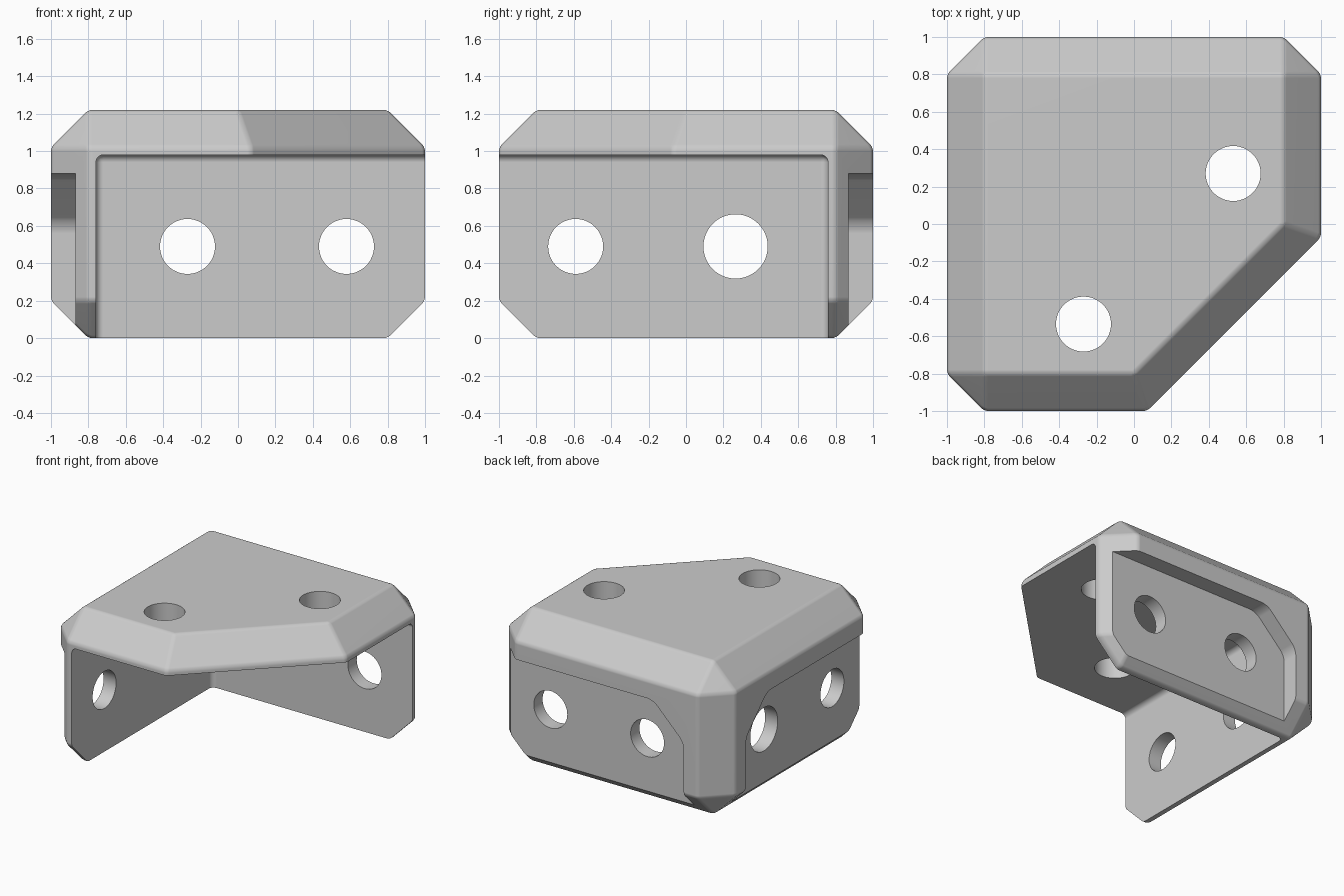
import bpy, bmesh
from math import radians
from mathutils import Vector, Matrix

cube = bpy.data.objects.get("Cube")
if cube:
    bpy.data.objects.remove(cube, do_unlink=True)

H = 1.22        # overall height
C = 0.2         # large chamfer
INNER = 0.76    # inside face of the walls
FLOOR = 0.87    # floor of the outer recesses


def make(name, bm):
    bmesh.ops.recalc_face_normals(bm, faces=bm.faces)
    mesh = bpy.data.meshes.new(name)
    bm.to_mesh(mesh)
    bm.free()
    obj = bpy.data.objects.new(name, mesh)
    bpy.context.collection.objects.link(obj)
    return obj


def box(lo, hi):
    bm = bmesh.new()
    lo, hi = Vector(lo), Vector(hi)
    bmesh.ops.create_cube(bm, size=1, matrix=Matrix.Translation((lo + hi) / 2)
                          @ Matrix.Diagonal((hi - lo).to_4d()))
    return bm


def apply(obj, kind, **settings):
    mod = obj.modifiers.new(kind.lower(), kind)
    for key, value in settings.items():
        setattr(mod, key, value)
    bpy.context.view_layer.objects.active = obj
    bpy.ops.object.modifier_apply(modifier=mod.name)


def cut(obj, cutter):
    cutter.hide_render = True
    apply(obj, 'BOOLEAN', operation='DIFFERENCE', solver='EXACT', object=cutter)
    bpy.data.objects.remove(cutter, do_unlink=True)


def drill(obj, centre, radius, axis):
    bm = bmesh.new()
    turn = Vector(axis).to_track_quat('Z', 'Y').to_matrix().to_4x4()
    bmesh.ops.create_cone(bm, cap_ends=True, segments=48, radius1=radius, radius2=radius,
                          depth=0.8, matrix=Matrix.Translation(centre) @ turn)
    cut(obj, make("hole_cutter", bm))


def recess(mirrored):
    # Outer pocket, open at the end and bottom, with a slanted upper corner
    outline = [(-0.68, -0.3), (1.3, -0.3), (1.3, 0.88), (-0.41, 0.88), (-0.68, 0.61)]
    bm = bmesh.new()
    face = bm.faces.new([bm.verts.new((x, FLOOR, z)) for x, z in outline])
    out = bmesh.ops.extrude_face_region(bm, geom=[face])["geom"]
    bmesh.ops.translate(bm, vec=(0, 0.4, 0),
                        verts=[v for v in out if isinstance(v, bmesh.types.BMVert)])
    corners = [e for e in bm.edges
               if abs(e.verts[0].co.y - e.verts[1].co.y) > 0.1 and e.verts[0].co.x < 0]
    corners = [e for e in corners if e.verts[0].co.z > 0]
    bmesh.ops.bevel(bm, geom=corners, offset=0.05, segments=4, profile=0.5, affect='EDGES')
    if mirrored:
        for v in bm.verts:
            v.co.x, v.co.y = -v.co.y, -v.co.x
    return make("recess_cutter", bm)


# Chamfered block with the open corner sliced off diagonally
bm = box((-1, -1, 0), (1, 1, H))
bmesh.ops.bevel(bm, geom=bm.edges[:], offset=C, segments=1, affect='EDGES')
for point, normal in [((1, -0.07, 0), (1, -1, 0)), ((0.8, 0, H), (1, -1, 1.35))]:
    bmesh.ops.bisect_plane(bm, geom=bm.verts[:] + bm.edges[:] + bm.faces[:], dist=1e-5,
                           plane_co=point, plane_no=normal, clear_outer=True)
    bmesh.ops.holes_fill(bm, edges=[e for e in bm.edges if e.is_boundary], sides=0)
bmesh.ops.remove_doubles(bm, verts=bm.verts, dist=1e-4)
bracket = make("corner_bracket", bm)
apply(bracket, 'BEVEL', width=0.02, segments=3, limit_method='ANGLE', angle_limit=radians(20))

# Hollow inside with filleted corners leaves the top plate and two walls
hollow = make("hollow_cutter", box((-INNER, -1.5, -0.5), (1.5, INNER, 0.98)))
apply(hollow, 'BEVEL', width=0.04, segments=4)
cut(bracket, hollow)

# Outer recesses on the back wall and the right wall
for mirrored in (False, True):
    cut(bracket, recess(mirrored))

# Screw holes: back wall, right wall, top plate
R = 0.147
for x in (-0.27, 0.58):
    drill(bracket, (x, 0.9, 0.49), R, (0, 1, 0))
for y, radius in ((0.265, 0.172), (-0.59, R)):
    drill(bracket, (-0.9, y, 0.49), radius, (1, 0, 0))
for x, y in ((0.53, 0.27), (-0.27, -0.535)):
    drill(bracket, (x, y, 1.1), R, (0, 0, 1))

# Single grey finish
grey = bpy.data.materials.new("light_grey")
grey.use_nodes = True
colour = (0.6, 0.6, 0.6, 1)
grey.diffuse_color = colour
grey.node_tree.nodes["Principled BSDF"].inputs["Base Color"].default_value = colour
bracket.data.materials.clear()
bracket.data.materials.append(grey)

bpy.ops.object.select_all(action='DESELECT')
bracket.select_set(True)
bpy.context.view_layer.objects.active = bracket
bpy.ops.object.shade_smooth_by_angle(angle=radians(30))
weighted = bracket.modifiers.new("weighted_normals", 'WEIGHTED_NORMAL')
weighted.keep_sharp = True
